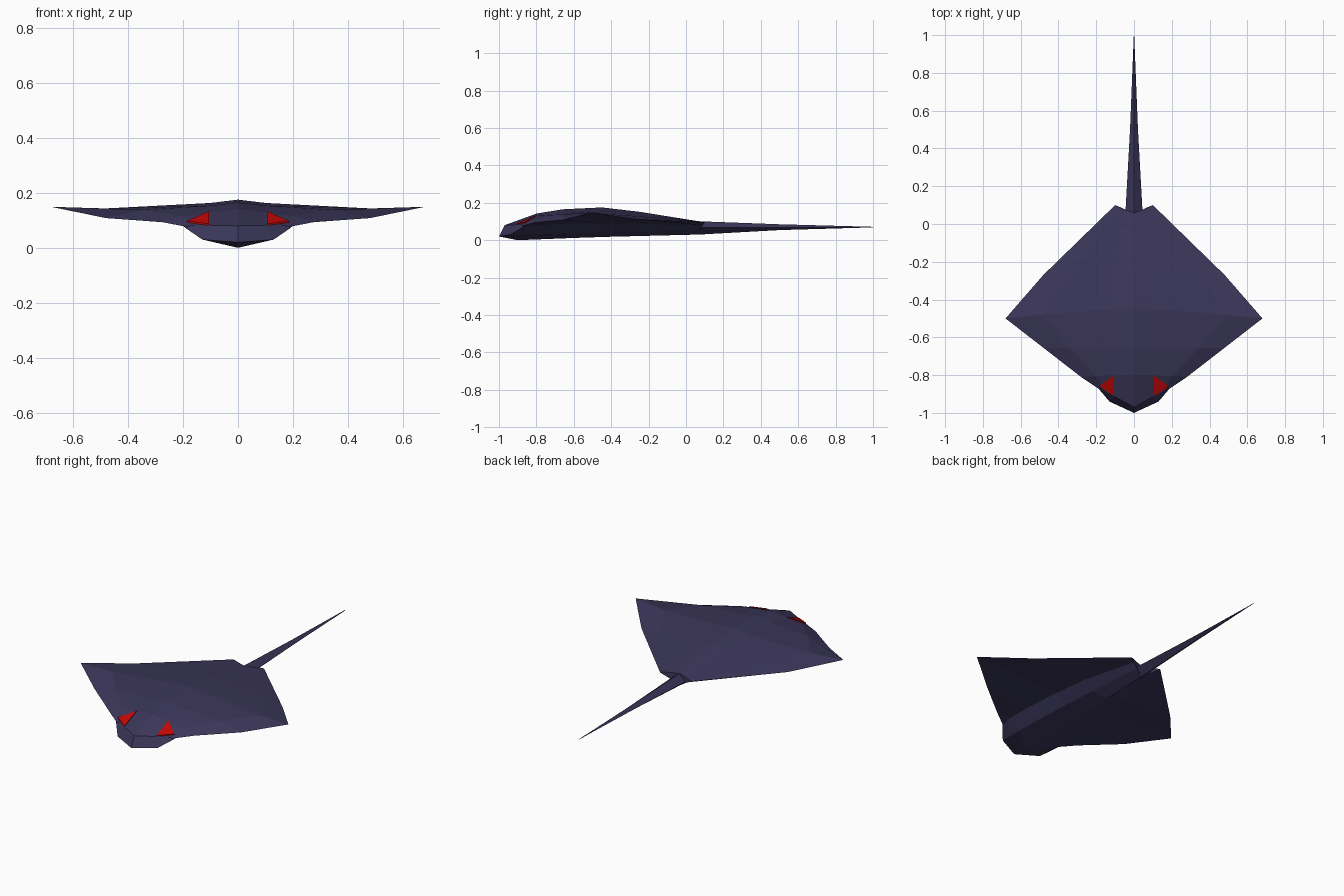
import bpy, bmesh

if "Cube" in bpy.data.objects:
    bpy.data.objects.remove(bpy.data.objects["Cube"])


def material(name, rgb):
    m = bpy.data.materials.new(name)
    m.diffuse_color = (*rgb, 1)
    m.use_nodes = True
    m.node_tree.nodes["Principled BSDF"].inputs["Base Color"].default_value = m.diffuse_color
    return m


skin = material("skin", (0.043, 0.037, 0.1))
red = material("eye_red", (0.55, 0.002, 0.002))


def finish(bm, name, mat):
    bmesh.ops.recalc_face_normals(bm, faces=bm.faces[:])
    me = bpy.data.meshes.new(name)
    bm.to_mesh(me)
    bm.free()
    me.materials.append(mat)
    ob = bpy.data.objects.new(name, me)
    bpy.context.collection.objects.link(ob)
    return ob


def mirror_x(bm):
    geom = bm.verts[:] + bm.edges[:] + bm.faces[:]
    bmesh.ops.mirror(bm, geom=geom, axis='X', merge_dist=0.0005)


def wing_section(y, top, edge, mid_z, under, belly_w, belly_z, keel):
    """Half section: back ridge, shoulder, wing, rim, underside, belly, keel."""
    ex, ey, ez = edge
    return [(0, y, top), (0.1, y, top - 0.012),
            (ex * 0.71, y + (ey - y) * 0.6, mid_z), edge,
            (under[0], y, under[1]), (belly_w, y, belly_z), (0, *keel)]


# Body: nose, four wing sections and rear end, lofted then mirrored
sections = [
    [(0, -.97, .08), (.1, -.915, .081), (.155, -.885, .083), (.19, -.87, .077),
     (.185, -.875, .068), (.13, -.94, .03), (0, -1, .02)],
    wing_section(-.80, .142, (.28, -.81, .094), .115, (.2, .08), .13, .03, (-.9, 0)),
    wing_section(-.66, .165, (.48, -.655, .108), .138, (.19, .087), .122, .034, (-.6, .012)),
    wing_section(-.45, .175, (.68, -.5, .149), .143, (.17, .09), .105, .04, (-.42, .018)),
    wing_section(-.25, .152, (.48, -.27, .112), .128, (.15, .088), .087, .045, (-.22, .023)),
    [(0, .06, .1), (.045, .075, .1), (.08, .09, .099), (.1, .1, .096),
     (.075, .09, .08), (.045, .075, .06), (0, .06, .03)],
]
bm = bmesh.new()
rows = [[bm.verts.new(p) for p in s] for s in sections]
for a, b in zip(rows, rows[1:]):
    for i in range(6):
        bm.faces.new((a[i], a[i + 1], b[i + 1], b[i]))
for r in (rows[0], rows[-1]):
    for ids in ((0, 1, 5, 6), (1, 2, 4, 5), (2, 3, 4)):
        bm.faces.new([r[i] for i in ids])
mirror_x(bm)
finish(bm, "ray_body", skin)

# Tail: diamond-section spike rooted inside the body
bm = bmesh.new()
rings = []
for y, w, hi, lo in ((-.05, .04, .108, .036), (.07, .045, .101, .03),
                     (.5, .021, .085, .054), (1, .001, .0715, .0685)):
    rings.append([bm.verts.new(p) for p in ((0, y, hi), (w, y, .068), (0, y, lo), (-w, y, .068 + .002 * (y == 1)))])
bm.faces.new(rings[0])
bm.faces.new(rings[-1])
for i in range(4):
    j = (i + 1) % 4
    for a, b in zip(rings, rings[1:]):
        bm.faces.new((a[i], a[j], b[j], b[i]))
finish(bm, "tail", skin)

# Eyes: thin triangular plates on the head
bm = bmesh.new()
tri = [(.105, -.80, .134), (.105, -.91, .087), (.185, -.86, .098)]
f = bm.faces.new([bm.verts.new(p) for p in tri])
g = bmesh.ops.extrude_face_region(bm, geom=[f], use_keep_orig=True)["geom"]
for v in g:
    if isinstance(v, bmesh.types.BMVert):
        v.co.z -= 0.006
mirror_x(bm)
finish(bm, "eyes", red)
